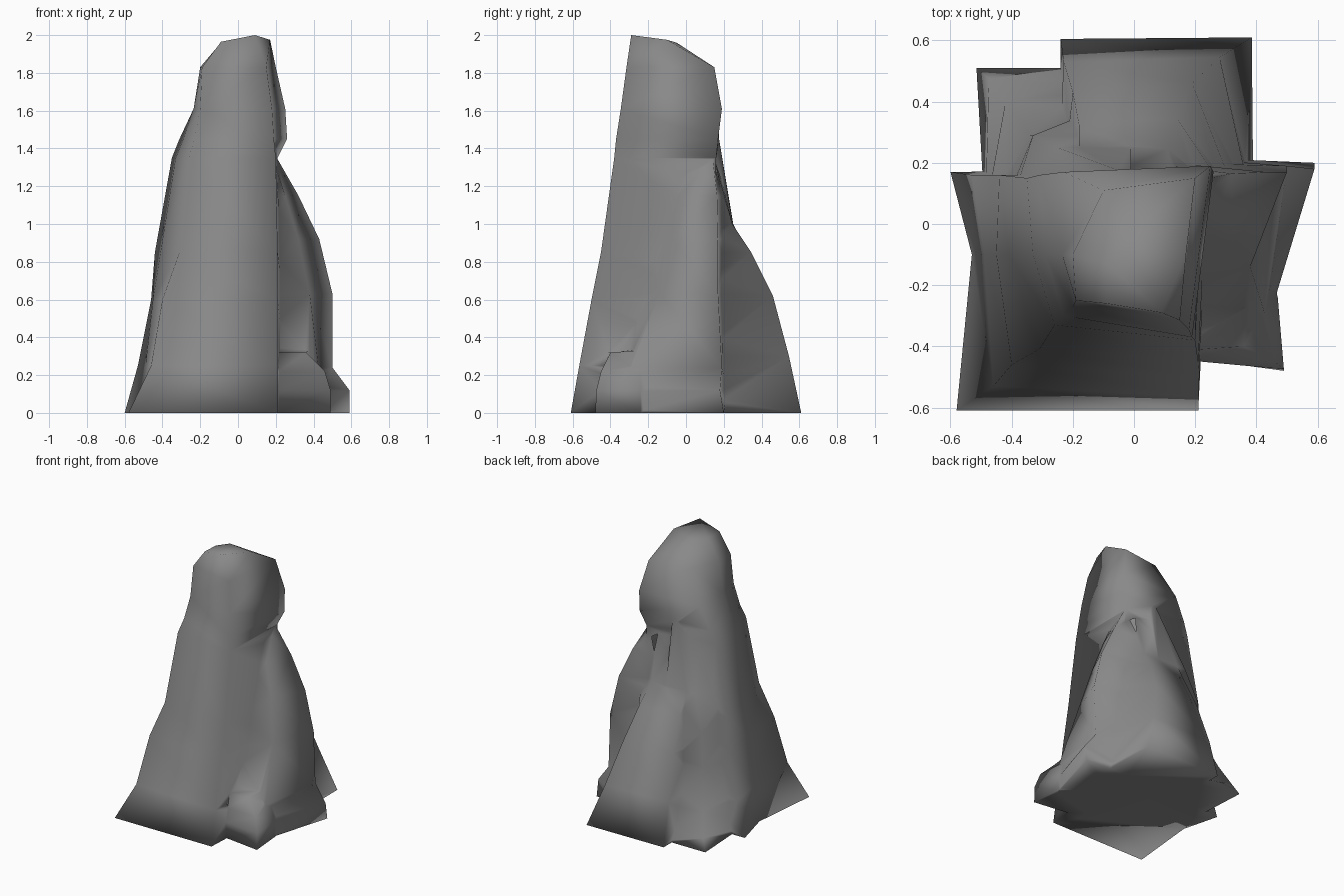
import bpy, bmesh, math


def loft(name, levels):
    """Closed solid through rings; each level is (z or list of z, [(x, y), ...])."""
    bm = bmesh.new()
    rings = []
    for z, pts in levels:
        zs = z if isinstance(z, list) else [z] * len(pts)
        rings.append([bm.verts.new((x, y, h)) for (x, y), h in zip(pts, zs)])
    n = len(rings[0])
    for a, b in zip(rings, rings[1:]):
        for i in range(n):
            j = (i + 1) % n
            bm.faces.new((a[i], a[j], b[j], b[i]))
    bm.faces.new(rings[0][::-1])
    bm.faces.new(rings[-1])
    bmesh.ops.triangulate(bm, faces=bm.faces[:])
    bmesh.ops.recalc_face_normals(bm, faces=bm.faces[:])
    me = bpy.data.meshes.new(name)
    bm.to_mesh(me)
    bm.free()
    ob = bpy.data.objects.new(name, me)
    bpy.context.collection.objects.link(ob)
    return ob


# Tall main pillar: front left, front right, back right, back left, left waist
rock = loft("rock_spire", [
    (0.00, [(-.58, -.61), (.21, -.61), (.25, .18), (-.60, .17), (-.53, -.10)]),
    (0.25, [(-.46, -.53), (.21, -.565), (.25, .17), (-.53, .16), (-.49, -.10)]),
    (0.60, [(-.40, -.46), (.21, -.50), (.24, .16), (-.46, .16), (-.45, -.10)]),
    (0.85, [(-.31, -.41), (.21, -.45), (.23, .16), (-.44, .16), (-.41, -.10)]),
    (1.35, [(-.26, -.33), (.20, -.38), (.21, .16), (-.35, .15), (-.33, -.10)]),
    (1.45, [(-.23, -.30), (.19, -.37), (.26, .17), (-.31, .16), (-.29, -.10)]),
    (1.61, [(-.20, -.27), (.18, -.345), (.25, .19), (-.23, .17), (-.235, -.10)]),
    (1.83, [(-.19, -.25), (.15, -.315), (.20, .15), (-.10, .11), (-.20, -.10)]),
    ([1.965, 2.0, 1.975, 1.96, 1.96],
     [(-.09, -.26), (.09, -.29), (.17, -.10), (-.03, -.05), (-.09, -.13)]),
])

# Buttress on the right
right = loft("right_buttress", [
    (0.00, [(.12, -.36), (.45, -.28), (.59, .20), (.12, .22)]),
    (0.12, [(.12, -.36), (.45, -.28), (.59, .18), (.12, .22)]),
    (0.24, [(.12, -.36), (.43, -.29), (.50, .19), (.12, .21)]),
    (0.63, [(.12, -.24), (.38, -.14), (.50, .17), (.12, .20)]),
    (0.92, [(.12, -.17), (.32, -.07), (.43, .17), (.12, .20)]),
    (1.15, [(.12, -.10), (.25, -.03), (.32, .165), (.12, .19)]),
    (1.36, [(.12, .02), (.18, .02), (.20, .14), (.12, .15)]),
])

# Low toe in front of the buttress
toe = loft("front_toe", [
    (0.00, [(.11, -.45), (.22, -.45), (.49, -.48), (.47, -.24), (.40, .05), (.11, .05)]),
    (0.12, [(.11, -.44), (.22, -.45), (.49, -.475), (.47, -.24), (.40, .05), (.11, .05)]),
    (0.22, [(.11, -.43), (.22, -.43), (.46, -.45), (.44, -.24), (.38, .05), (.11, .05)]),
    ([.32, .32, .32, .33, .5, .5],
     [(.11, -.41), (.22, -.41), (.36, -.40), (.37, -.28), (.34, .04), (.11, .04)]),
])

# Sloping mass at the back
back = loft("back_buttress", [
    (0.00, [(-.24, .08), (.39, .09), (.385, .61), (-.24, .605)]),
    (0.30, [(-.25, .08), (.38, .09), (.28, .545), (-.23, .53)]),
    (0.62, [(-.24, .08), (.34, .09), (.19, .46), (-.20, .43)]),
    (0.85, [(-.22, .08), (.31, .09), (.14, .345), (-.18, .325)]),
    (1.00, [(-.20, .08), (.28, .09), (.11, .245), (-.18, .25)]),
    (1.32, [(-.10, .08), (.21, .09), (.13, .155), (-.06, .17)]),
])

# Shoulder at the back left, hollow low down and running up as a spur
shoulder = loft("back_left_shoulder", [
    (0.00, [(-.49, .07), (.00, .07), (-.19, .51), (-.515, .51)]),
    (0.08, [(-.485, .07), (.00, .07), (-.19, .47), (-.475, .475)]),
    (0.23, [(-.48, .07), (.00, .07), (-.17, .43), (-.42, .40)]),
    (0.50, [(-.45, .07), (.00, .07), (-.13, .37), (-.34, .29)]),
    (0.75, [(-.42, .07), (.00, .07), (-.10, .33), (-.33, .29)]),
    (1.00, [(-.40, .07), (.00, .07), (-.01, .25), (-.25, .25)]),
    (1.45, [(-.15, .07), (.00, .07), (-.01, .175), (-.05, .175)]),
])

# Fuse everything into one boulder
parts = [right, toe, back, shoulder]
for p in parts:
    m = rock.modifiers.new("fuse", 'BOOLEAN')
    m.operation = 'UNION'
    m.solver = 'EXACT'
    m.object = p
bpy.context.view_layer.update()
fused = bpy.data.meshes.new_from_object(
    rock.evaluated_get(bpy.context.evaluated_depsgraph_get()))
rock.modifiers.clear()
rock.data = fused
for p in parts:
    bpy.data.objects.remove(p)

# Merge slivers along the joins
bm = bmesh.new()
bm.from_mesh(fused)
bmesh.ops.remove_doubles(bm, verts=bm.verts[:], dist=0.012)
bmesh.ops.triangulate(bm, faces=bm.faces[:])
bm.to_mesh(fused)
bm.free()

# Dark grey stone, smooth all over
stone = bpy.data.materials.new("dark_stone")
stone.diffuse_color = (0.25, 0.25, 0.25, 1)
fused.materials.clear()
fused.materials.append(stone)
bpy.context.view_layer.objects.active = rock
rock.select_set(True)
bpy.ops.object.shade_smooth_by_angle(angle=math.radians(180))
